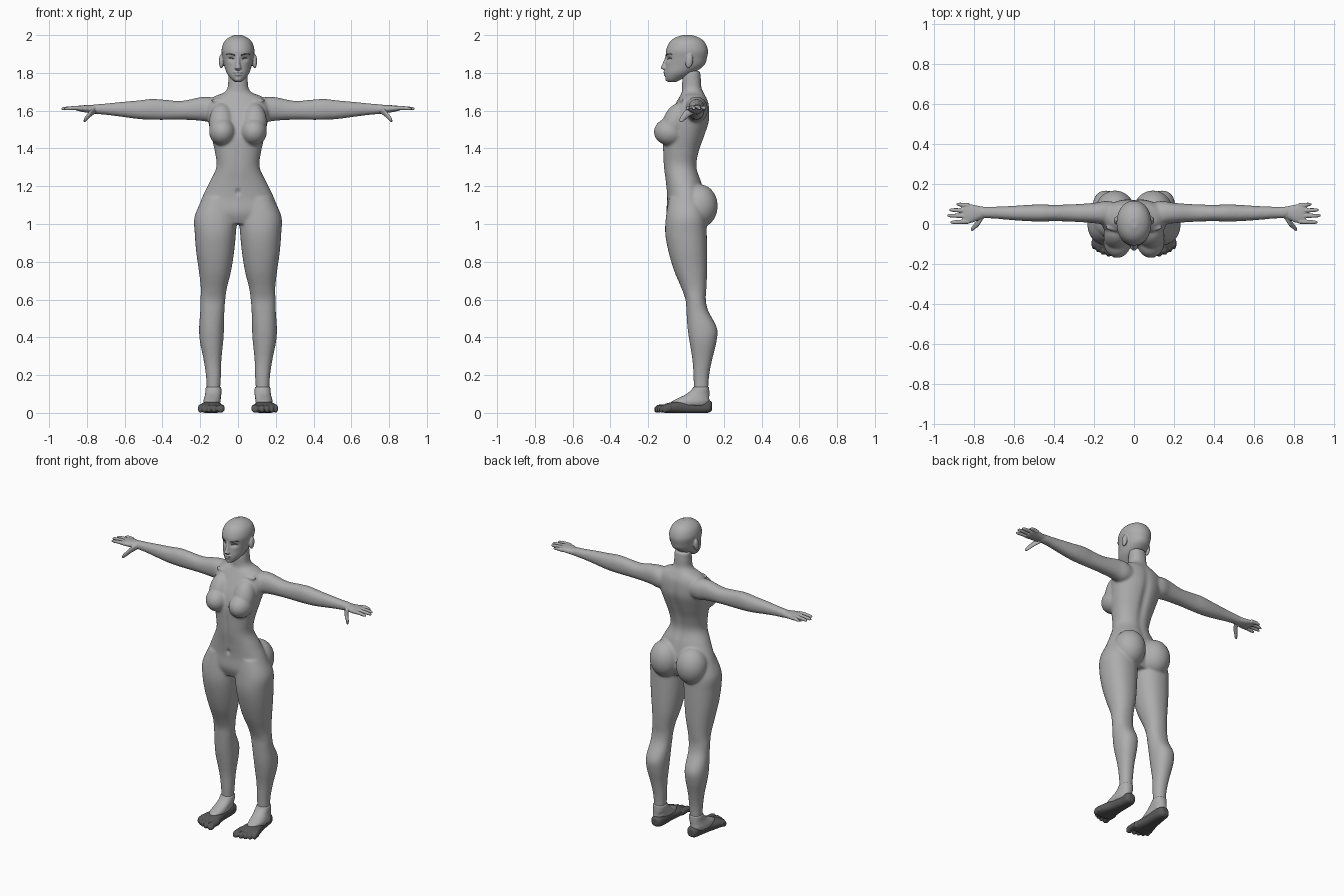
import bpy
import bmesh
import math
from mathutils import Vector, Matrix

cube = bpy.data.objects.get("Cube")
if cube:
    bpy.data.objects.remove(cube, do_unlink=True)


def make_material(name, value):
    mat = bpy.data.materials.new(name)
    mat.use_nodes = True
    color = (value, value, value, 1)
    mat.diffuse_color = color
    mat.node_tree.nodes["Principled BSDF"].inputs["Base Color"].default_value = color
    return mat


body_grey = make_material("body grey", .42)
dark_grey = make_material("dark grey", .1)


def smooth_rings(rings, steps=6):
    """Catmull-Rom interpolation between the given cross-sections."""
    result = []
    for i in range(len(rings) - 1):
        a, b = rings[max(i - 1, 0)], rings[i]
        c, d = rings[i + 1], rings[min(i + 2, len(rings) - 1)]
        for k in range(steps):
            t = k / steps
            result.append([q + t * (r - p) / 2 + t * t * (p - 2.5 * q + 2 * r - s / 2)
                           + t ** 3 * (1.5 * (q - r) + (s - p) / 2)
                           for p, q, r, s in zip(a, b, c, d)])
    return result + [list(rings[-1])]


def loft(bm, rings, axis, side=1, count=40, power=2.2):
    """Closed tube; each ring is (position on axis, centre a, centre b, radius a, radius b)."""
    loops = []
    for pos, ca, cb, ra, rb in smooth_rings(rings):
        loop = []
        for k in range(count):
            angle = math.tau * k / count
            u, v = math.cos(angle), math.sin(angle)
            a = ca + max(ra, .002) * math.copysign(abs(u) ** (2 / power), u)
            b = cb + max(rb, .002) * math.copysign(abs(v) ** (2 / power), v)
            x, y, z = {"x": (pos, a, b), "y": (a, pos, b), "z": (a, b, pos)}[axis]
            loop.append(bm.verts.new((x * side, y, z)))
        loops.append(loop)
    for low, high in zip(loops, loops[1:]):
        for k in range(count):
            n = (k + 1) % count
            bm.faces.new((low[k], low[n], high[n], high[k]))
    bm.faces.new(loops[0])
    bm.faces.new(loops[-1])


def ellipsoid(bm, centre, radii, side=1, tilt=0):
    x, y, z = centre
    matrix = (Matrix.Translation((x * side, y, z)) @ Matrix.Rotation(tilt, 4, "X")
              @ Matrix.Diagonal((*radii, 1)))
    bmesh.ops.create_uvsphere(bm, u_segments=32, v_segments=20, radius=1, matrix=matrix)


def finish(name, bm, voxel, rounds, mat, dents=(), floor=False):
    """Fuse the overlapping pieces into one smooth skin, then press in soft dents."""
    bmesh.ops.recalc_face_normals(bm, faces=bm.faces[:])
    mesh = bpy.data.meshes.new(name)
    bm.to_mesh(mesh)
    bm.free()
    obj = bpy.data.objects.new(name, mesh)
    bpy.context.collection.objects.link(obj)
    remesh = obj.modifiers.new("fuse", "REMESH")
    remesh.mode = "VOXEL"
    remesh.voxel_size = voxel
    relax = obj.modifiers.new("relax", "SMOOTH")
    relax.factor = .5
    relax.iterations = rounds
    graph = bpy.context.evaluated_depsgraph_get()
    skin = bpy.data.meshes.new_from_object(obj.evaluated_get(graph), depsgraph=graph)
    obj.modifiers.clear()
    obj.data = skin
    skin.name = name
    for vert in skin.vertices:
        for centre, radii, push in dents:
            d = sum(((p - c) / r) ** 2 for p, c, r in zip(vert.co, centre, radii))
            vert.co.y += push * math.exp(-d)
        if floor:
            vert.co.z = max(vert.co.z, 0)
    skin.materials.clear()
    skin.materials.append(mat)
    for face in skin.polygons:
        face.use_smooth = True
        face.material_index = 0
    return obj


# Body: neck and torso, legs and arms fused together
body = bmesh.new()
torso = [(1.81, .03, .05, .045), (1.76, .03, .052, .05), (1.72, .031, .056, .052),
         (1.695, .036, .076, .059), (1.675, .036, .125, .07), (1.645, .034, .155, .085),
         (1.6, .025, .165, .1), (1.54, .01, .157, .113), (1.46, -.012, .14, .11),
         (1.38, -.026, .122, .096), (1.3, -.03, .115, .088), (1.22, -.012, .152, .095),
         (1.14, 0, .19, .1), (1.06, 0, .212, .102), (1.0, 0, .16, .08)]
loft(body, [(z, 0, cy, rx, ry) for z, cy, rx, ry in torso], "z")
leg = [(1.14, .1, 0, .085, .09), (1.04, .118, 0, .112, .106), (.95, .12, 0, .109, .11),
       (.85, .121, .01, .1, .102), (.75, .122, .025, .085, .087), (.66, .128, .042, .069, .066),
       (.6, .133, .051, .066, .054), (.54, .136, .06, .064, .058), (.45, .14, .086, .066, .078),
       (.38, .14, .09, .062, .072), (.28, .135, .086, .047, .052), (.2, .13, .081, .04, .042),
       (.13, .13, .08, .036, .038), (.06, .13, .08, .036, .036)]
arm = [(.07, .045, 1.6, .06, .05), (.14, .055, 1.605, .06, .066), (.2, .055, 1.609, .051, .062),
       (.3, .055, 1.602, .044, .05), (.4, .055, 1.605, .041, .054), (.46, .055, 1.607, .043, .055),
       (.53, .055, 1.605, .041, .049), (.62, .055, 1.607, .035, .039), (.7, .057, 1.608, .03, .03),
       (.76, .058, 1.608, .029, .025), (.78, .058, 1.608, .028, .02)]
for side in (1, -1):
    loft(body, leg, "z", side)
    loft(body, arm, "x", side)
    ellipsoid(body, (.095, .072, 1.095), (.097, .096, .115), side)
    ellipsoid(body, (.083, -.085, 1.488), (.07, .085, .073), side)
    ellipsoid(body, (.087, -.06, 1.535), (.066, .065, .11), side, -.35)
    ellipsoid(body, (.133, .016, .6), (.032, .018, .04), side)
    ellipsoid(body, (.07, -.02, 1.655), (.075, .02, .012), side, .3)
spine_and_navel = [((0, .11, 1.42), (.025, .07, .2), -.012),
                   ((0, -.1, 1.17), (.012, .04, .016), .01),
                   ((0, -.1, 1.35), (.015, .05, .12), .005)]
finish("body", body, .006, 14, body_grey, spine_and_navel)

# Head with nose, lips, eyelids and ears
head = bmesh.new()
skull = [(1.752, -.072, .018, .02), (1.768, -.064, .036, .043), (1.8, -.035, .06, .076),
         (1.84, -.006, .073, .102), (1.88, .002, .081, .109), (1.92, .005, .087, .111),
         (1.96, .006, .076, .095), (1.985, .006, .052, .067), (2.0, .006, .02, .025)]
loft(head, [(z, 0, cy, rx, ry) for z, cy, rx, ry in skull], "z", power=2.1)
nose = [(1.9, -.096, .009, .01), (1.87, -.1, .01, .016), (1.84, -.106, .013, .022),
        (1.826, -.108, .019, .026), (1.814, -.1, .014, .014)]
loft(head, [(z, 0, cy, rx, ry) for z, cy, rx, ry in nose], "z")
ellipsoid(head, (0, -.104, 1.803), (.026, .017, .007))
ellipsoid(head, (0, -.102, 1.791), (.022, .017, .007))
ellipsoid(head, (0, -.09, 1.768), (.022, .02, .016))
for side in (1, -1):
    ellipsoid(head, (.088, .017, 1.862), (.013, .02, .038), side, -.15)
sockets = [((side * .036, -.1, 1.874), (.02, .05, .013), .011) for side in (1, -1)]
head_obj = finish("head", head, .004, 4, body_grey, sockets)
bpy.context.view_layer.update()


# Brows and eyelid lines laid on the face
def face_line(name, points, radius):
    curve = bpy.data.curves.new(name, "CURVE")
    curve.dimensions = "3D"
    curve.bevel_depth = radius
    curve.bevel_resolution = 2
    spline = curve.splines.new("POLY")
    spline.points.add(len(points) - 1)
    for point, (x, z) in zip(spline.points, points):
        hit, spot, normal, index = head_obj.ray_cast(Vector((x, -1, z)), Vector((0, 1, 0)))
        point.co = (x, spot.y if hit else -.08, z, 1)
        point.radius = .5 if point == spline.points[-1] else 1
    curve.materials.append(dark_grey)
    line = bpy.data.objects.new(name, curve)
    bpy.context.collection.objects.link(line)


for side, label in ((1, "left"), (-1, "right")):
    steps = [k / 8 for k in range(9)]
    face_line(label + "_brow", [(side * (.015 + .048 * t), 1.893 + .014 * t - .01 * t ** 4)
                                for t in steps], .003)
    face_line(label + "_eyelid_line", [(side * (.02 + .034 * t), 1.872 + .007 * math.sin(2.6 * t))
                                       for t in steps], .0022)

# Hands: palm, four fingers and a thumb
palm = [(.745, .058, 1.608, .027, .023), (.775, .056, 1.608, .034, .021),
        (.81, .052, 1.61, .045, .019), (.845, .052, 1.612, .048, .014), (.857, .052, 1.612, .043, .01)]
fingers = [(.093, .098, .89), (.066, .07, .925), (.039, .042, .935), (.013, .009, .92)]
thumb = [(.755, .045, 1.603, .018, .018), (.778, .01, 1.588, .02, .019),
         (.797, -.01, 1.567, .015, .017), (.811, -.024, 1.552, .012, .014), (.817, -.028, 1.546, .005, .006)]
for side, label in ((1, "left"), (-1, "right")):
    hand = bmesh.new()
    loft(hand, palm, "x", side)
    loft(hand, thumb, "x", side, 20)
    for root, tip, reach in fingers:
        mid = (root + tip) / 2
        loft(hand, [(.825, root, 1.612, .012, .012), (.86, mid, 1.614, .011, .011),
                    (reach - .015, tip, 1.611, .009, .009), (reach, tip, 1.609, .004, .004)],
             "x", side, 20)
    finish(label + "_hand", hand, .0035, 3, body_grey)

# Feet: pale instep over a dark sole with five toes
instep = [(.138, .13, .08, .04, .043), (.125, .13, .077, .042, .046), (.1, .131, .063, .043, .061),
          (.08, .135, .043, .044, .08), (.06, .138, .024, .046, .1), (.04, .14, .015, .04, .1)]
sole = [(.138, .13, .036, .018, .022), (.122, .13, .034, .034, .032), (.08, .13, .033, .04, .035),
        (.0, .137, .03, .047, .033), (-.07, .143, .028, .062, .03), (-.11, .144, .024, .062, .024),
        (-.12, .144, .022, .058, .02)]
toes = [(.092, -.168, .021), (.127, -.163, .0145), (.154, -.154, .014), (.178, -.141, .0135), (.199, -.125, .013)]
for side, label in ((1, "left"), (-1, "right")):
    upper = bmesh.new()
    loft(upper, instep, "z", side)
    finish(label + "_instep", upper, .005, 2, body_grey)
    foot = bmesh.new()
    loft(foot, sole, "y", side, power=2.6)
    for x, tip, r in toes:
        loft(foot, [(-.08, x, .026, r, .02), (tip + .035, x, .026, r, .018),
                    (tip + .014, x, .021, r, .02), (tip, x, .016, r * .5, .009)], "y", side, 20)
    finish(label + "_foot", foot, .004, 3, dark_grey, floor=True)
